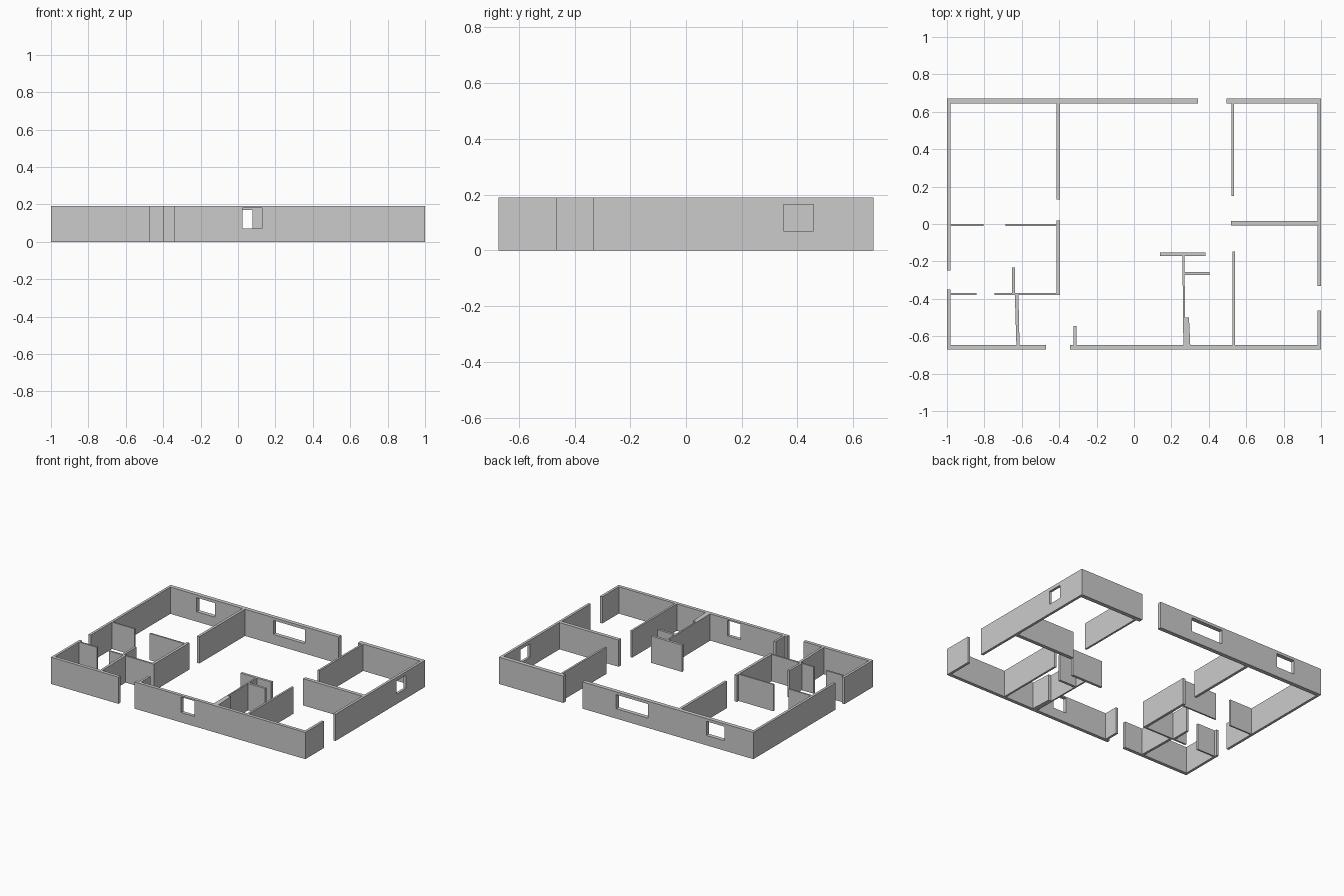
import bpy
import bmesh

# Remove the default cube
cube = bpy.data.objects.get("Cube")
if cube:
    bpy.data.objects.remove(cube, do_unlink=True)

HEIGHT = 0.19

plaster = bpy.data.materials.new("wall_grey")
plaster.use_nodes = True
GREY = (0.6, 0.6, 0.6, 1)
plaster.diffuse_color = GREY
plaster.node_tree.nodes["Principled BSDF"].inputs["Base Color"].default_value = GREY


def prism(name, outline, low=0.0, high=HEIGHT):
    """Extrude a plan outline into an upright solid."""
    bm = bmesh.new()
    base = bm.faces.new([bm.verts.new((x, y, low)) for x, y in outline])
    top = bmesh.ops.extrude_face_region(bm, geom=[base])["geom"]
    moved = [v for v in top if isinstance(v, bmesh.types.BMVert)]
    bmesh.ops.translate(bm, verts=moved, vec=(0, 0, high - low))
    bmesh.ops.recalc_face_normals(bm, faces=bm.faces)
    mesh = bpy.data.meshes.new(name)
    bm.to_mesh(mesh)
    bm.free()
    mesh.materials.append(plaster)
    obj = bpy.data.objects.new(name, mesh)
    bpy.context.collection.objects.link(obj)
    return obj


def wall(name, x0, x1, y0, y1, low=0.0, high=HEIGHT):
    return prism(name, [(x0, y0), (x1, y0), (x1, y1), (x0, y1)], low, high)


def cut_window(target, x0, x1, y0, y1, low, high):
    """Cut an opening through a wall and discard the cutter."""
    cutter = wall("window_cutter", x0, x1, y0, y1, low, high)
    cutter.hide_render = True
    mod = target.modifiers.new("window", "BOOLEAN")
    mod.operation = "DIFFERENCE"
    mod.solver = "EXACT"
    mod.object = cutter
    graph = bpy.context.evaluated_depsgraph_get()
    result = bpy.data.meshes.new_from_object(target.evaluated_get(graph))
    target.modifiers.clear()
    target.data = result
    bpy.data.objects.remove(cutter, do_unlink=True)


# Outer walls, with doorways left between the pieces
back = wall("back_wall_long", -1, 0.341, 0.643, 0.672)
wall("back_wall_short", 0.494, 1, 0.643, 0.672)
wall("front_wall_short", -1, -0.47, -0.672, -0.648)
front = wall("front_wall_long", -0.341, 1, -0.672, -0.648)
wall("right_wall_back", -1, -0.982, -0.248, 0.643)
wall("right_wall_front", -1, -0.982, -0.648, -0.35)
left = wall("left_wall_back", 0.982, 1, -0.332, 0.643)
wall("left_wall_front", 0.982, 1, -0.648, -0.463)

# Windows
cut_window(back, -0.775, -0.63, 0.6, 0.7, 0.07, 0.17)
cut_window(back, -0.173, 0.078, 0.6, 0.7, 0.07, 0.17)
cut_window(front, 0.024, 0.128, -0.7, -0.6, 0.07, 0.18)
cut_window(left, 0.95, 1.05, 0.349, 0.457, 0.07, 0.165)

# Rooms on the right side
wall("right_bedroom_wall", -0.414, -0.395, 0.13, 0.643)
wall("right_hall_wall", -0.414, -0.395, -0.38, 0.018)
wall("bedroom_divider_outer", -0.982, -0.805, -0.011, 0)
wall("bedroom_divider_inner", -0.687, -0.414, -0.011, 0)
wall("bath_divider_outer", -0.982, -0.842, -0.38, -0.368)
wall("bath_divider_inner", -0.746, -0.414, -0.38, -0.368)
wall("closet_stub", -0.652, -0.636, -0.368, -0.233)
prism("bath_side_wall", [(-0.637, -0.38), (-0.629, -0.648),
                         (-0.612, -0.648), (-0.618, -0.38)])
wall("entry_stub", -0.323, -0.307, -0.648, -0.546)

# Kitchen core near the middle
wall("kitchen_cross_wall", 0.138, 0.381, -0.171, -0.153)
prism("kitchen_spine", [(0.259, -0.171), (0.264, -0.648),
                        (0.274, -0.648), (0.270, -0.171)])
wall("kitchen_shelf_wall", 0.27, 0.403, -0.273, -0.256)
prism("kitchen_pier", [(0.271, -0.5), (0.273, -0.648),
                       (0.301, -0.648), (0.294, -0.5)])

# Rooms on the left side
wall("left_front_room_wall", 0.526, 0.54, -0.648, -0.147)
wall("left_back_room_wall", 0.52, 0.534, 0.15, 0.643)
wall("left_room_divider", 0.518, 0.982, -0.009, 0.017)
